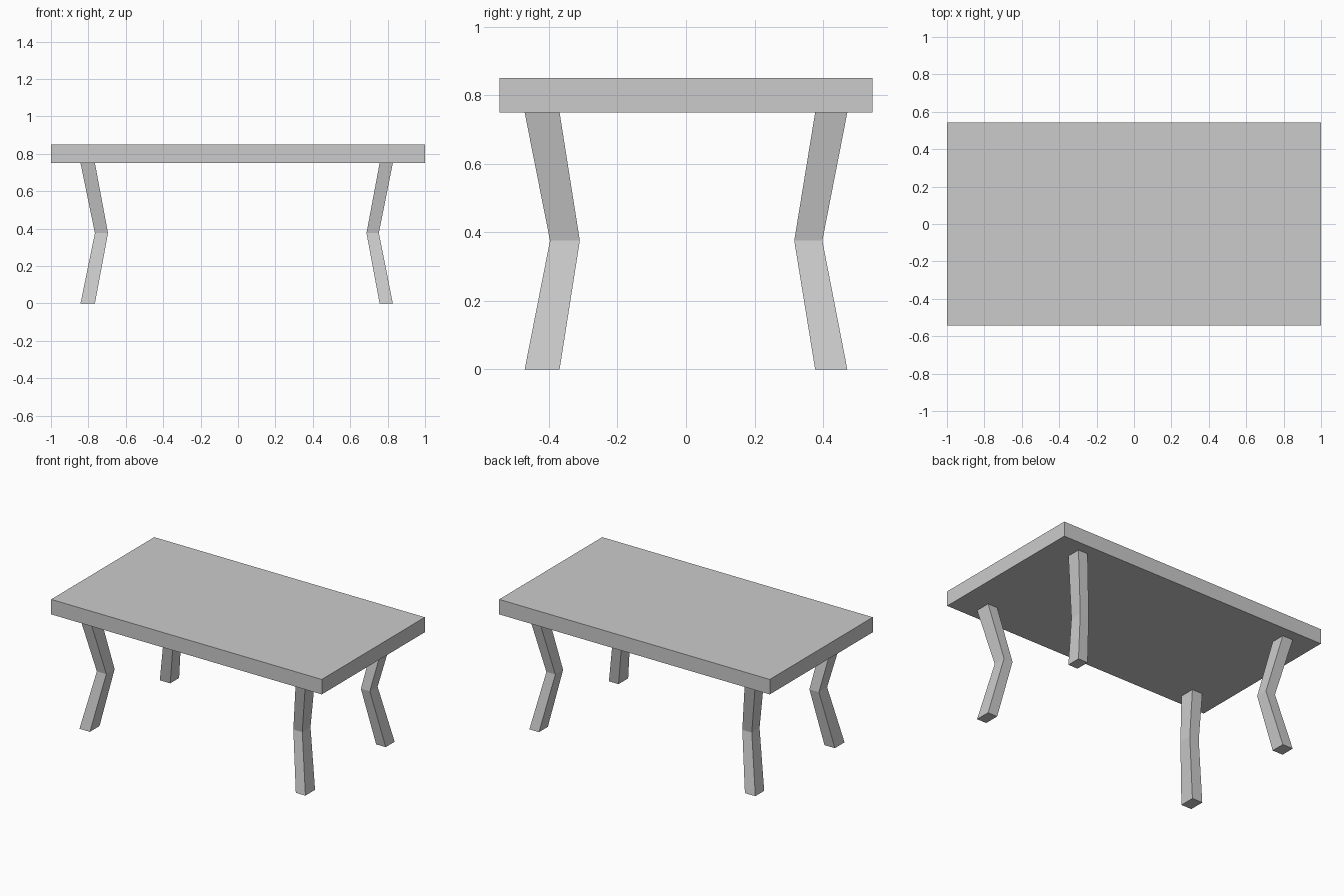
import bpy, bmesh

if "Cube" in bpy.data.objects:
    bpy.data.objects.remove(bpy.data.objects["Cube"])

def make_object(name, bm):
    bmesh.ops.recalc_face_normals(bm, faces=bm.faces)
    mesh = bpy.data.meshes.new(name)
    bm.to_mesh(mesh)
    bm.free()
    obj = bpy.data.objects.new(name, mesh)
    bpy.context.collection.objects.link(obj)
    return obj

def loft(name, sections):
    """Stack rectangular sections (x range, y range, z) into one solid."""
    bm = bmesh.new()
    rings = []
    for (x0, x1), (y0, y1), z in sections:
        corners = ((x0, y0), (x1, y0), (x1, y1), (x0, y1))
        rings.append([bm.verts.new((x, y, z)) for x, y in corners])
    bm.faces.new(rings[0][::-1])
    bm.faces.new(rings[-1])
    for a, b in zip(rings, rings[1:]):
        for i in range(4):
            j = (i + 1) % 4
            bm.faces.new((a[i], a[j], b[j], b[i]))
    return make_object(name, bm)

TOP, UNDERSIDE, KNEE = 0.85, 0.75, 0.376

# Tabletop slab
slab = ((-1, 1), (-0.544, 0.544))
loft("tabletop", [(*slab, UNDERSIDE), (*slab, TOP)])

# Bent legs: (range at the ends, range at the knee) along each axis
x_sides = {"left": ((-0.842, -0.765), (-0.765, -0.695)),
           "right": ((0.757, 0.828), (0.687, 0.753))}
y_sides = {"front": ((-0.471, -0.369), (-0.397, -0.310)),
           "back": ((0.377, 0.471), (0.316, 0.398))}
for y_name, (y_end, y_knee) in y_sides.items():
    for x_name, (x_end, x_knee) in x_sides.items():
        loft(f"{y_name}_{x_name}_leg",
             [(x_end, y_end, 0), (x_knee, y_knee, KNEE), (x_end, y_end, UNDERSIDE)])
